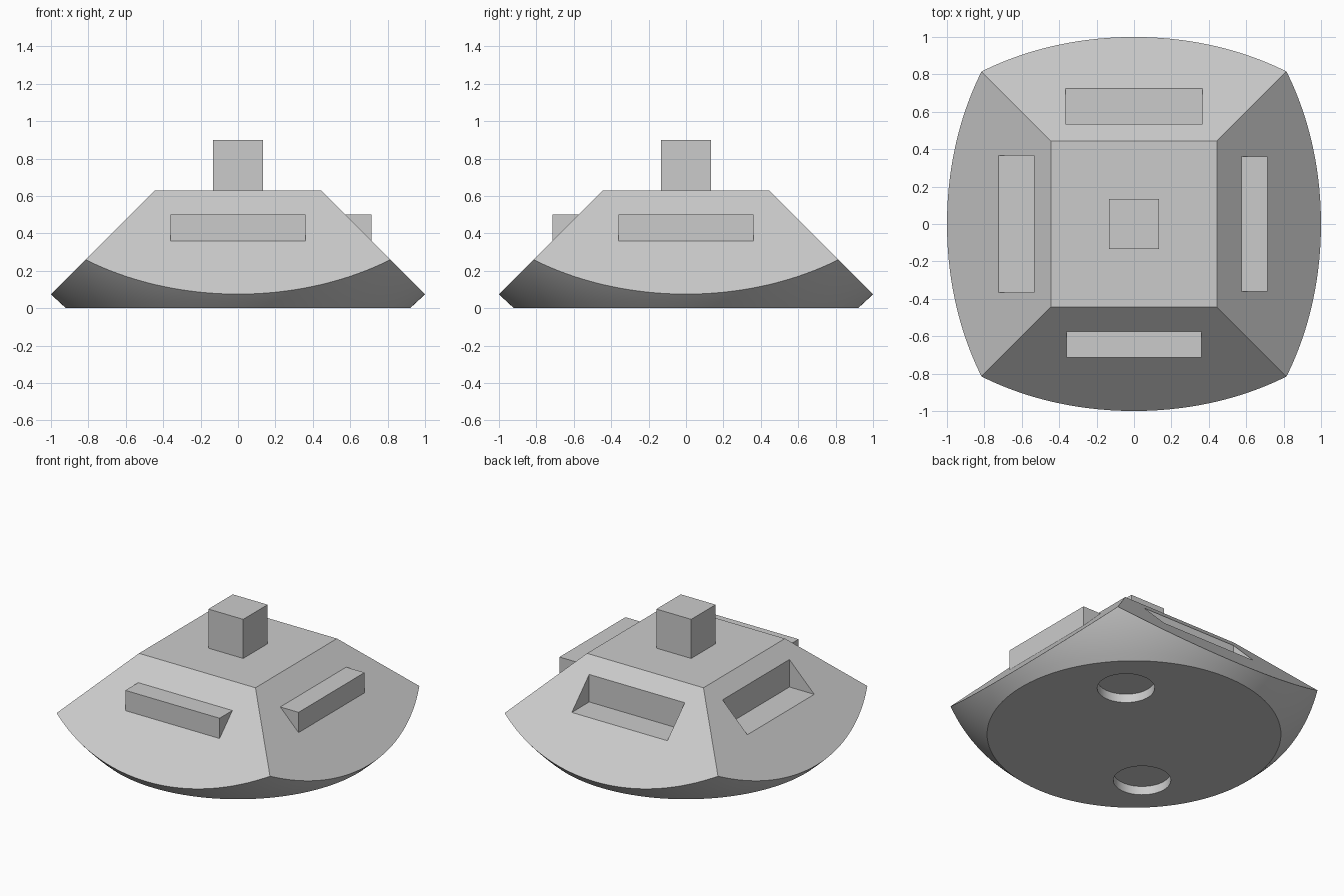
import bpy, bmesh, math
from mathutils import Matrix, Vector

cube = bpy.data.objects.get("Cube")
if cube:
    bpy.data.objects.remove(cube, do_unlink=True)

# Single flat colour
grey = bpy.data.materials.new("plain_grey")
grey.use_nodes = True
colour = (0.6, 0.6, 0.6, 1)
grey.diffuse_color = colour
grey.node_tree.nodes["Principled BSDF"].inputs["Base Color"].default_value = colour


def finish(name, bm):
    bmesh.ops.recalc_face_normals(bm, faces=bm.faces)
    mesh = bpy.data.meshes.new(name)
    bm.to_mesh(mesh)
    bm.free()
    mesh.materials.append(grey)
    obj = bpy.data.objects.new(name, mesh)
    bpy.context.collection.objects.link(obj)
    return obj


def box(name, low, high):
    low, high = Vector(low), Vector(high)
    bm = bmesh.new()
    bmesh.ops.create_cube(bm, size=1, matrix=Matrix.Translation((low + high) / 2)
                          @ Matrix.Diagonal((*(high - low), 1)))
    return finish(name, bm)


def cylinder(name, radius, x, y, z0, z1):
    bm = bmesh.new()
    bmesh.ops.create_cone(bm, cap_ends=True, segments=64, radius1=radius, radius2=radius,
                          depth=z1 - z0, matrix=Matrix.Translation((x, y, (z0 + z1) / 2)))
    return finish(name, bm)


def carve(target, cutter, operation):
    mod = target.modifiers.new("carve", "BOOLEAN")
    mod.operation, mod.solver, mod.object = operation, "EXACT", cutter
    bpy.context.view_layer.objects.active = target
    bpy.ops.object.modifier_apply(modifier=mod.name)
    bpy.data.objects.remove(cutter, do_unlink=True)


# Body: a slice of a large sphere
CENTRE, RADIUS, TOP, SLOPE = 1.06, 1.4035, 0.63, 1.075
STEPS, SIDES = 24, 160
bm = bmesh.new()
rings = []
for i in range(STEPS + 1):
    z = 0.8 * i / STEPS
    r = math.sqrt(RADIUS ** 2 - (z - CENTRE) ** 2)
    rings.append([bm.verts.new((r * math.cos(a), r * math.sin(a), z))
                  for a in (math.tau * k / SIDES for k in range(SIDES))])
for lower, upper in zip(rings, rings[1:]):
    for k in range(SIDES):
        n = (k + 1) % SIDES
        bm.faces.new((lower[k], lower[n], upper[n], upper[k]))
bm.faces.new(rings[0])
bm.faces.new(rings[-1])
body = finish("body", bm)

# Trim the body to a four-sided sloped top
bm = bmesh.new()
z0 = -0.1
bmesh.ops.create_cone(bm, cap_ends=True, segments=4,
                      radius1=(SLOPE - z0) * math.sqrt(2),
                      radius2=(SLOPE - TOP) * math.sqrt(2), depth=TOP - z0,
                      matrix=Matrix.Translation((0, 0, (TOP + z0) / 2))
                      @ Matrix.Rotation(math.pi / 4, 4, "Z"))
carve(body, finish("trim", bm), "INTERSECT")

# Stepped pockets on the back and right slopes
carve(body, box("back_pocket", (-0.365, 0.535, 0.35), (0.365, 1.2, 0.56)), "DIFFERENCE")
carve(body, box("side_pocket", (-1.2, -0.365, 0.35), (-0.535, 0.365, 0.56)), "DIFFERENCE")

# Round sockets in the underside
for s in (1, -1):
    carve(body, cylinder("socket", 0.18, s * 0.41, s * 0.41, -0.1, 0.06), "DIFFERENCE")

bpy.ops.object.select_all(action="DESELECT")
body.select_set(True)
bpy.context.view_layer.objects.active = body
bpy.ops.object.shade_smooth_by_angle(angle=math.radians(30))

# Ledges on the front and left slopes, and the post on top
box("front_ledge", (-0.36, -0.715, 0.36), (0.36, -0.5, 0.5))
box("left_ledge", (0.5, -0.36, 0.36), (0.715, 0.36, 0.5))
box("top_post", (-0.133, -0.133, TOP - 0.05), (0.133, 0.133, 0.9))
